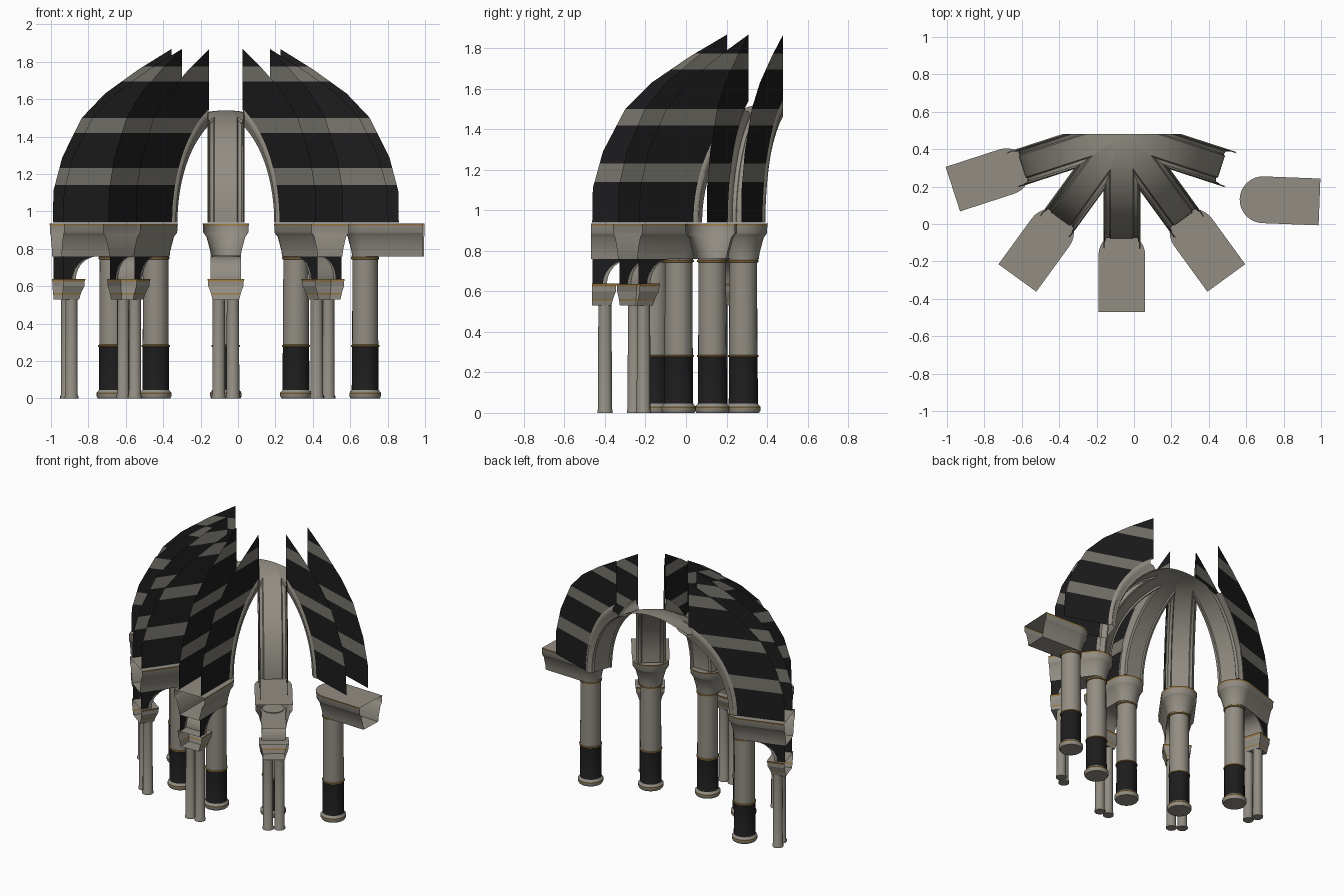
import bpy, bmesh, math
from mathutils import Matrix, Vector

if "Cube" in bpy.data.objects:
    bpy.data.objects.remove(bpy.data.objects["Cube"])

# ---------- flat colours ----------
def mat(name, c):
    m = bpy.data.materials.new(name)
    m.diffuse_color = (*c, 1)
    m.use_nodes = True
    m.node_tree.nodes["Principled BSDF"].inputs["Base Color"].default_value = m.diffuse_color
    return m

STONE, GREY, BLACK, GOLD = range(4)
MATS = [mat("pale_stone", (0.29, 0.27, 0.23)), mat("grey_stone", (0.19, 0.18, 0.155)),
        mat("black_marble", (0.012, 0.012, 0.013)), mat("gilding", (0.30, 0.18, 0.05))]

def finish(name, bm, M, smooth=True):
    me = bpy.data.meshes.new(name)
    bmesh.ops.recalc_face_normals(bm, faces=bm.faces)
    bm.transform(M)
    bm.to_mesh(me)
    bm.free()
    for m in MATS:
        me.materials.append(m)
    ob = bpy.data.objects.new(name, me)
    bpy.context.collection.objects.link(ob)
    if smooth:
        bpy.ops.object.select_all(action='DESELECT')
        ob.select_set(True)
        bpy.context.view_layer.objects.active = ob
        bpy.ops.object.shade_smooth_by_angle(angle=math.radians(35))
    return ob

def loft(bm, rings, mats=None, closed=True, caps=True):
    """Skin a list of equal-length point rings; mats gives one colour per band."""
    vs = [[bm.verts.new(p) for p in r] for r in rings]
    n = len(vs[0])
    for i in range(len(vs) - 1):
        for j in range(n if closed else n - 1):
            k = (j + 1) % n
            f = bm.faces.new((vs[i][j], vs[i][k], vs[i + 1][k], vs[i + 1][j]))
            f.material_index = mats[i] if mats else STONE
    if caps:
        for r in (vs[0], vs[-1]):
            bm.faces.new(r)

def circle(x, y, z, r, n):
    return [(x + r * math.cos(2 * math.pi * i / n), y + r * math.sin(2 * math.pi * i / n), z)
            for i in range(n)]

# Local arm frame: x = distance from the vault centre, y = across the arm
COL_R, END, HALF, SPRING = 0.638, 0.95, 0.09, 0.94

def arch_pt(n, a):
    """Point on the rib curve, n outward from the soffit."""
    return (0.56 + n) * math.cos(a), SPRING + (0.60 + 1.5 * n) * math.sin(a)

# ---------- main column ----------
def column(name, M):
    prof = [(0, .078, STONE), (.012, .085, STONE), (.022, .085, GOLD), (.030, .085, STONE),
            (.040, .076, STONE), (.046, .072, BLACK), (.275, .071, GOLD), (.278, .076, GOLD),
            (.284, .076, GOLD), (.287, .070, STONE), (.742, .068, GOLD), (.745, .075, GOLD),
            (.753, .075, GOLD), (.756, .072, STONE), (.765, .072, STONE)]
    bm = bmesh.new()
    loft(bm, [circle(COL_R, 0, z, r, 24) for z, r, _ in prof], [p[2] for p in prof])
    finish(name, bm, M)

# ---------- round-nosed impost block, open at its outer end ----------
def impost(name, M):
    prof = [(.76, .080, STONE), (.79, .084, STONE), (.865, .104, STONE), (.88, .116, STONE),
            (.888, .121, STONE), (.924, .122, GOLD), (.935, .125, STONE)]
    rings = []
    for z, h, _ in prof:
        arc = [(COL_R + 0.01 - h * math.sin(a), -h * math.cos(a), z)
               for a in (math.pi * i / 16 for i in range(17))]
        rings.append([(END, -h, z)] + arc + [(END, h, z)])
    bm = bmesh.new()
    loft(bm, rings, [p[2] for p in prof], closed=False)
    finish(name, bm, M)

# ---------- moulded rib, trimmed to its own sector ----------
def rib(name, M):
    half = [(-.092, .055), (-.099, .045), (-.099, .030), (-.090, .018), (-.084, -.004),
            (-.066, -.008), (-.060, .0)]
    sec = half + [(-t, n) for t, n in reversed(half)]
    rings = []
    for i in range(25):
        a = math.pi / 2 * i / 24
        rings.append([(arch_pt(n, a)[0], t, arch_pt(n, a)[1]) for t, n in sec])
    bm = bmesh.new()
    loft(bm, rings, closed=False, caps=False)
    s, c = math.sin(math.radians(18)), math.cos(math.radians(18))
    for sg in (-1, 1):
        bmesh.ops.bisect_plane(bm, geom=bm.verts[:] + bm.edges[:] + bm.faces[:],
                               plane_co=(0, 0, 0), plane_no=(-s, sg * c, 0), clear_outer=True)
    finish(name, bm, M)

# ---------- striped walls standing on both sides of the rib ----------
OUTER = [(.943, .94), (.94, 1.11), (.89, 1.29), (.78, 1.50), (.65, 1.63), (.46, 1.76), (.277, 1.868)]
LEVELS = [1.14, 1.232, 1.42, 1.50, 1.695, 1.775]

def walls(name, M):
    out = []
    for p, q in zip(OUTER, OUTER[1:]):
        out += [p, ((p[0] + q[0]) / 2, (p[1] + q[1]) / 2)]
    out.append(OUTER[-1])
    a_end = math.acos(.277 / .61)
    bm = bmesh.new()
    for y in (-HALF, HALF):
        inner = [arch_pt(.05, a_end * i / (len(out) - 1)) for i in range(len(out))]
        loft(bm, [[(p[0], y, p[1]), (q[0], y, q[1])] for p, q in zip(inner, out)],
             closed=False, caps=False)
    for z in LEVELS:
        bmesh.ops.bisect_plane(bm, geom=bm.verts[:] + bm.edges[:] + bm.faces[:],
                               plane_co=(0, 0, z), plane_no=(0, 0, 1))
    for f in bm.faces:
        z = f.calc_center_median().z
        f.material_index = GREY if sum(z > l for l in LEVELS) % 2 else BLACK
    finish(name, bm, M, smooth=False)

# ---------- quarter arch from the twin shafts to the impost ----------
def small_arch(name, M):
    curve = [(.745 + .125 * math.cos(a), .635 + .125 * math.sin(a))
             for a in (math.pi / 2 * i / 10 for i in range(11))]
    bm = bmesh.new()
    loft(bm, [[(x, -.082, z), (x, .082, z)] for x, z in curve], closed=False, caps=False)
    for y in (-.08, .08):
        # pale edge moulding and black spandrel
        edge = [(.745 + (x - .745) * 1.16, .635 + (z - .635) * 1.0) for x, z in curve]
        loft(bm, [[(x, y * 1.02, z), (u, y * 1.02, w)] for (x, z), (u, w) in zip(curve, edge)],
             closed=False, caps=False)
        loft(bm, [[(u, y, w), (.942, y, w)] for u, w in edge], [BLACK] * 10,
             closed=False, caps=False)
    finish(name, bm, M, smooth=False)

# ---------- capital over the twin shafts ----------
def small_capital(name, M):
    prof = [(.53, .072, STONE), (.555, .078, GOLD), (.563, .080, STONE), (.59, .090, STONE),
            (.60, .094, STONE), (.624, .095, GOLD), (.638, .099, STONE)]
    bm = bmesh.new()
    loft(bm, [[(.945, -h, z), (.92 - h, -h, z), (.92 - h, h, z), (.945, h, z)]
              for z, h, _ in prof], [p[2] for p in prof], closed=False)
    finish(name, bm, M, smooth=False)

# ---------- twin shafts ----------
def twin_shafts(name, M):
    bm = bmesh.new()
    for y in (-.038, .038):
        loft(bm, [circle(.88, y, z, r, 12) for z, r in
                  ((0, .038), (.012, .038), (.02, .034), (.53, .033))])
    finish(name, bm, M)

# ---------- assemble the five arms ----------
CENTRE = Matrix.Translation((-0.065, 0.48, 0))
for i, deg in enumerate((198, 234, 270, 306, 342)):
    M = CENTRE @ Matrix.Rotation(math.radians(deg), 4, 'Z')
    tag = f"_{i + 1}"
    rib("vault_rib" + tag, M)
    walls("striped_wall" + tag, M)
    support = M
    if deg == 342:  # the last support stands apart from its rib
        support = (Matrix.Translation((0.68, 0.13, 0)) @ Matrix.Rotation(math.radians(-2.2), 4, 'Z')
                   @ Matrix.Translation((-COL_R, 0, 0)))
    else:
        small_arch("small_arch" + tag, M)
        small_capital("small_capital" + tag, M)
        twin_shafts("twin_shafts" + tag, M)
    column("main_column" + tag, support)
    impost("impost_block" + tag, support)
